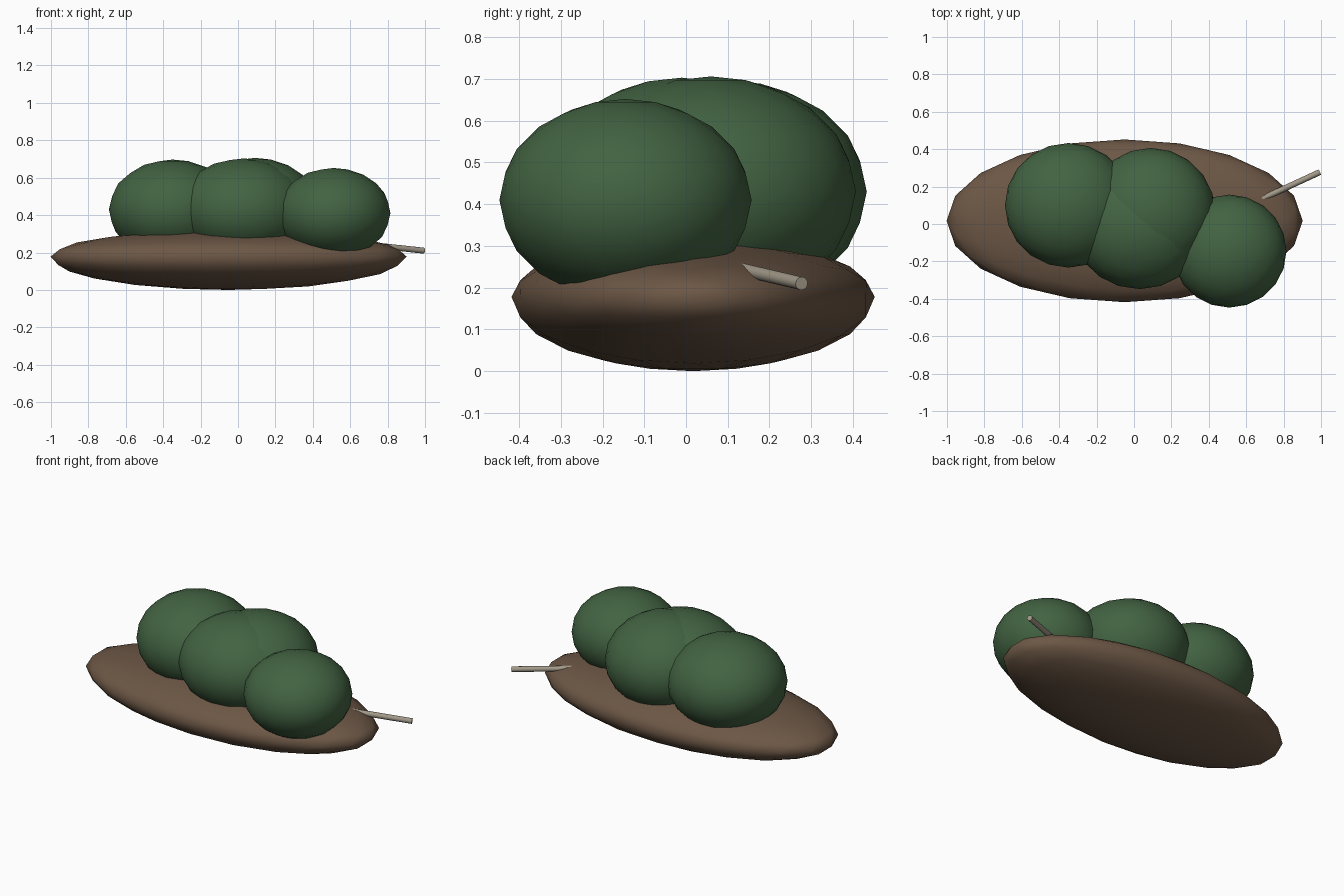
import bpy, math
from mathutils import Vector

if "Cube" in bpy.data.objects:
    bpy.data.objects.remove(bpy.data.objects["Cube"])


def material(name, rgb):
    m = bpy.data.materials.new(name)
    m.diffuse_color = (*rgb, 1)
    m.use_nodes = True
    m.node_tree.nodes["Principled BSDF"].inputs["Base Color"].default_value = m.diffuse_color
    return m


green = material("leaf green", (0.055, 0.125, 0.055))
brown = material("earth brown", (0.15, 0.095, 0.06))
wood = material("pale wood", (0.36, 0.32, 0.25))


def blob(name, center, radii, mat, up=None):
    """Smooth ellipsoid; 'up' gives the upper half its own height."""
    bpy.ops.mesh.primitive_ico_sphere_add(subdivisions=3, radius=1, location=center)
    ob = bpy.context.object
    ob.name = name
    for v in ob.data.vertices:
        rz = up if up and v.co.z > 0 else radii[2]
        v.co = Vector((v.co.x * radii[0], v.co.y * radii[1], v.co.z * rz))
    ob.data.materials.append(mat)
    bpy.ops.object.shade_smooth()
    return ob


# flattened earth mound
blob("mound", (-0.05, 0.017, 0.178), (0.952, 0.435, 0.178), brown, up=0.145)

# overlapping foliage clumps
clumps = [
    ("foliage_left", (-0.35, 0.10, 0.43), (0.34, 0.333, 0.267)),
    ("foliage_middle_front", (0.03, -0.01, 0.43), (0.36, 0.338, 0.273)),
    ("foliage_middle_back", (0.09, 0.06, 0.43), (0.345, 0.347, 0.276)),
    ("foliage_right", (0.51, -0.145, 0.41), (0.305, 0.302, 0.242)),
]
for name, center, radii in clumps:
    blob(name, center, radii, green)

# twig poking out of the mound
start, end = Vector((0.62, 0.105, 0.25)), Vector((0.993, 0.277, 0.21))
axis = end - start
bpy.ops.mesh.primitive_cylinder_add(vertices=12, radius=0.016, depth=axis.length,
                                    location=(start + end) / 2)
twig = bpy.context.object
twig.name = "twig"
twig.rotation_euler = axis.to_track_quat('Z', 'Y').to_euler()
twig.data.materials.append(wood)
bpy.ops.object.shade_smooth_by_angle(angle=math.radians(40))
